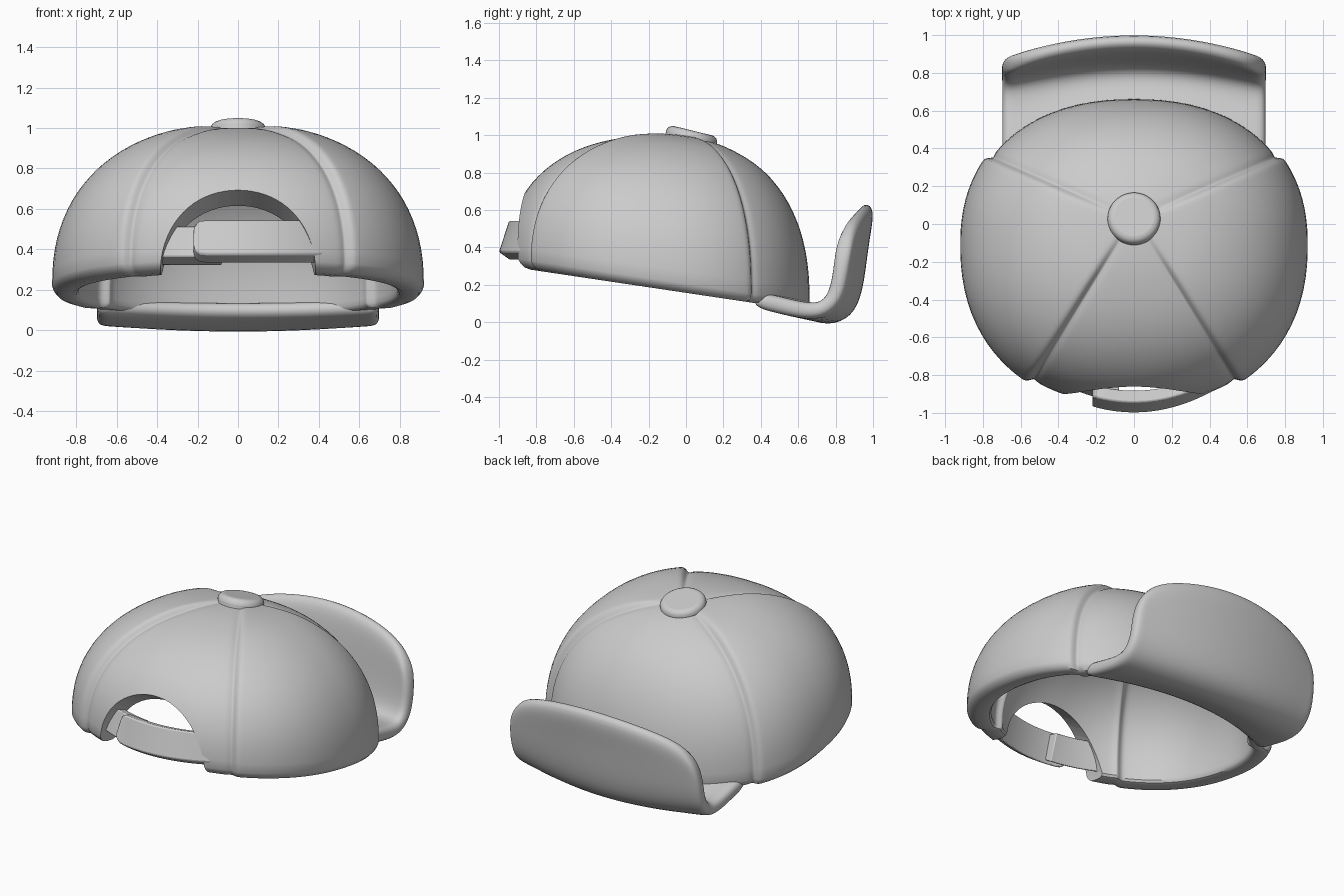
import bpy, bmesh, math
from math import sin, cos, pi, radians

if "Cube" in bpy.data.objects:
    bpy.data.objects.remove(bpy.data.objects["Cube"])

SLOPE = 0.149          # rim plane drops towards the visor


def finish(name, verts, faces, angle=35, mods=()):
    me = bpy.data.meshes.new(name)
    me.from_pydata(verts, [], faces)
    bm = bmesh.new()
    bm.from_mesh(me)
    bmesh.ops.recalc_face_normals(bm, faces=bm.faces)
    bm.to_mesh(me)
    bm.free()
    ob = bpy.data.objects.new(name, me)
    bpy.context.collection.objects.link(ob)
    for kind, props in mods:
        m = ob.modifiers.new(kind.title(), kind)
        for k, v in props.items():
            setattr(m, k, v)
    smooth(ob, angle)
    return ob


def smooth(ob, angle=35):
    bpy.ops.object.select_all(action='DESELECT')
    ob.select_set(True)
    bpy.context.view_layer.objects.active = ob
    bpy.ops.object.shade_smooth_by_angle(angle=radians(angle))


# ---- crown: four panels, thick wall, seams pressed in ----
SEAMS = [32, 148, 233.5, 306.5, 392]
SEG = 38


def plan_radius(th):
    ry = 0.785 if sin(th) > 0 else 0.86
    n = 2.25
    return ((abs(cos(th)) / 0.906) ** n + (abs(sin(th)) / ry) ** n) ** (-1 / n)


def crown_point(th, s, z, nr, nz, sign):
    r = s * plan_radius(th)
    d = min(abs(r * sin(th - radians(a))) if cos(th - radians(a)) > 0 else 9 for a in SEAMS)
    g = math.exp(-(d / 0.022) ** 2)
    off = (sign * 0.014 * (1 - g) - 0.02 * g) * min(1, s / 0.4)
    y0 = 0.03 - 0.14 * s
    x = (r + off * nr) * cos(th)
    y = y0 + (r + off * nr) * sin(th)
    return (x, y, z + off * nz - SLOPE * y)


cols = []
for i in range(4):
    a, b = radians(SEAMS[i]), radians(SEAMS[i + 1])
    for k in range(SEG):
        t = k / SEG
        cols.append((a + (b - a) * (t - 0.85 * sin(2 * pi * t) / (2 * pi)), 1 if i % 2 else -1))

N = 26
rim = [(0.99, 0.185), (0.97, 0.165), (0.94, 0.157), (0.885, 0.157), (0.865, 0.165), (0.855, 0.18)]
verts, faces = [], []
for th, sign in cols:
    p = 2.25 + 0.12 * sin(th)
    dome = []
    for k in range(1, N + 1):
        a = pi / 2 * (1 - k / N)
        dome.append((max(cos(a), 1e-6) ** (2 / p), sin(a) ** (2 / p) if a > 1e-9 else 0, cos(a), sin(a)))
    ring = [(s, 0.205 + 0.79 * h, c, n) for s, h, c, n in dome]
    ring += [(s, z, 1, 0) for s, z in rim]
    ring += [(s * 0.855, 0.205 + 0.69 * h, c, n) for s, h, c, n in reversed(dome)]
    verts += [crown_point(th, s, z, c, n, sign) for s, z, c, n in ring]
M = 2 * N + len(rim)
C = len(cols)
top, under = len(verts), len(verts) + 1
verts += [(0, 0.03, 0.99), (0, 0.03, 0.89)]
for j in range(C):
    p, q = j * M, (j + 1) % C * M
    faces += [(p + k, p + k + 1, q + k + 1, q + k) for k in range(M - 1)]
    faces += [(top, p, q), (under, q + M - 1, p + M - 1)]
crown = finish("crown", verts, faces)

# ---- arched opening cut through the front panel ----
bpy.ops.mesh.primitive_cylinder_add(vertices=72, radius=0.385, depth=0.8,
                                    location=(0, -0.93, 0.30), rotation=(radians(90 - 32), 0, 0))
cutter = bpy.context.object
cutter.name = "arch_cutter"
cutter.scale = (1, 0.96, 1)
cutter.hide_render = True
m = crown.modifiers.new("Arch", 'BOOLEAN')
m.object = cutter
m.operation = 'DIFFERENCE'
m.solver = 'EXACT'
bpy.context.view_layer.objects.active = crown
crown.modifiers.move(len(crown.modifiers) - 1, 0)
bpy.ops.object.modifier_apply(modifier=m.name)
bpy.data.objects.remove(cutter)
smooth(crown)

# ---- button on top ----
bpy.ops.mesh.primitive_cylinder_add(vertices=48, radius=0.14, depth=0.11,
                                    location=(0, 0.025, 0.970), rotation=(-0.24, 0, 0))
button = bpy.context.object
button.name = "top_button"
m = button.modifiers.new("Bevel", 'BEVEL')
m.width, m.segments, m.limit_method = 0.035, 4, 'ANGLE'
smooth(button, 50)

# ---- turned-up visor: blend of a centre and an edge profile (y, z) ----
MID = [(0.53, 0.11), (0.64, 0.07), (0.76, 0.02), (0.86, 0.06),
       (0.90, 0.17), (0.92, 0.32), (0.94, 0.47), (0.97, 0.635)]
EDGE = [(0.34, 0.125), (0.48, 0.095), (0.60, 0.068), (0.71, 0.06),
        (0.78, 0.115), (0.81, 0.22), (0.825, 0.36), (0.84, 0.50)]
U = 20
verts, faces = [], []
for i in range(U + 1):
    u = 2 * i / U - 1
    w = u * u
    for k, ((y0, z0), (y1, z1)) in enumerate(zip(MID, EDGE)):
        drop = 0.09 * abs(u) ** 10 * max(0, k - 4) / 3
        inset = 0.03 * abs(u) ** 5 if k == 7 else 0
        verts.append(((0.70 - inset) * u, y0 + (y1 - y0) * w, z0 + (z1 - z0) * w - drop))
R = len(MID)
for i in range(U):
    for k in range(R - 1):
        a = i * R + k
        faces.append((a, a + 1, a + R + 1, a + R))
finish("visor", verts, faces, 60, [('SOLIDIFY', dict(thickness=0.09, offset=0)),
                                   ('SUBSURF', dict(levels=2, render_levels=2))])


# ---- adjustment straps across the arch ----
def strap(name, x0, x1, y_mid, z0, z1, round_end):
    n = 20
    xs = [x0 + (x1 - x0) * i / n for i in range(n + 1)]
    xs[1:1] = [x0 + 0.006, x0 + 0.015]
    verts, faces = [], []
    for x in xs:
        e = max(0, 0.05 - (x - x0)) if round_end else 0
        e = 0.05 - math.sqrt(max(0, 0.05 ** 2 - e * e))
        y = y_mid + 0.65 * x * x
        verts += [(x, y, z0 + e), (x, y + 0.055, z1 - e),
                  (x, y + 0.12, z1 - 0.02 - e), (x, y + 0.065, z0 - 0.045 + e)]
    for i in range(len(xs) - 1):
        a = i * 4
        faces += [(a + k, a + (k + 1) % 4, a + 4 + (k + 1) % 4, a + 4 + k) for k in range(4)]
    last = len(verts) - 4
    faces += [(0, 1, 2, 3), (last + 3, last + 2, last + 1, last)]
    return finish(name, verts, faces, 50,
                  [('BEVEL', dict(width=0.012, segments=2, limit_method='ANGLE', angle_limit=radians(50)))])


strap("outer_strap", -0.22, 0.42, -1.0, 0.375, 0.545, True)
strap("inner_strap", -0.42, -0.08, -0.945, 0.365, 0.515, False)
